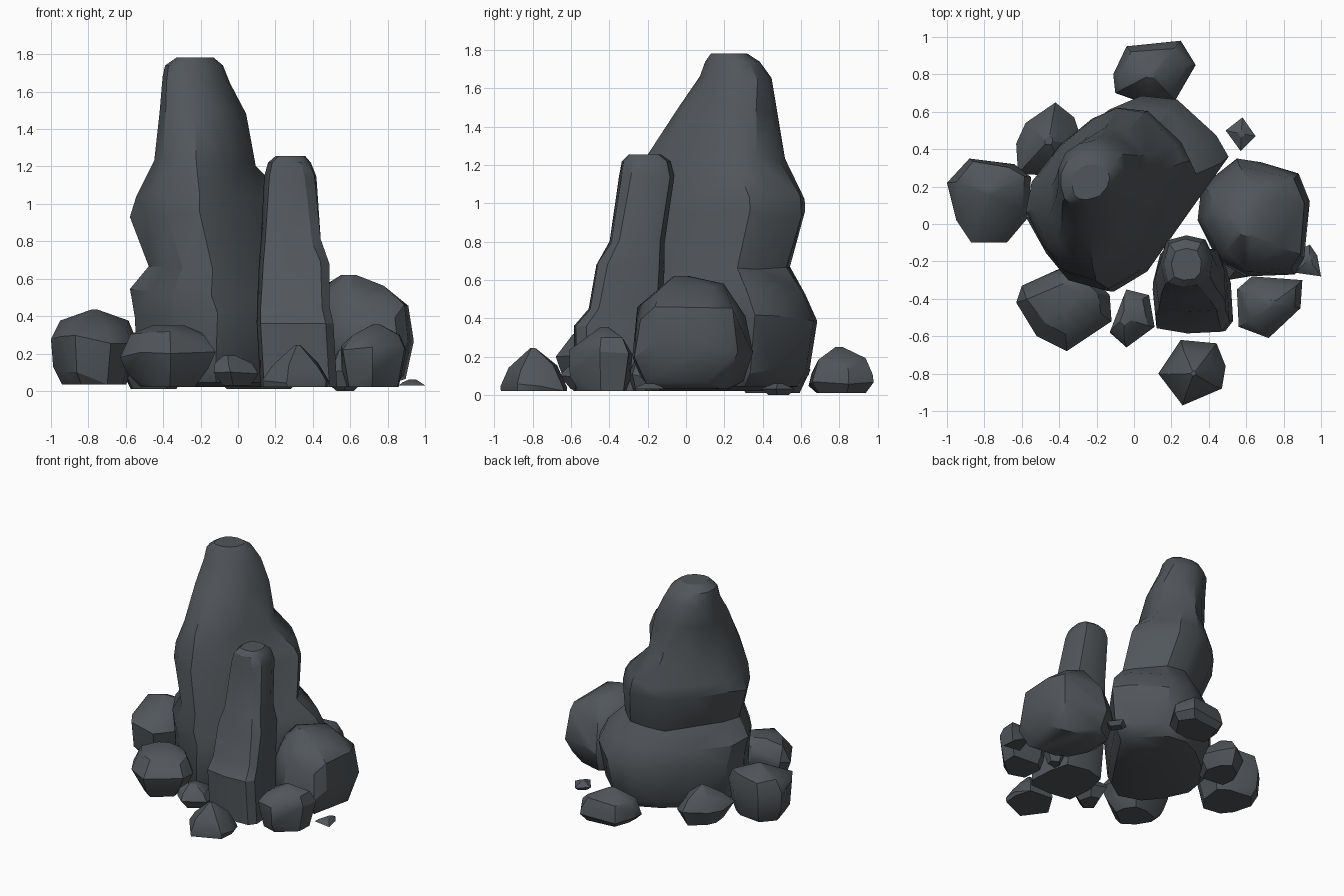
import bpy, bmesh, math, random

cube = bpy.data.objects.get("Cube")
if cube:
    bpy.data.objects.remove(cube, do_unlink=True)

# One dark slate colour for every rock
SLATE = (0.083, 0.093, 0.103, 1.0)
slate = bpy.data.materials.new("dark slate")
slate.diffuse_color = SLATE
slate.use_nodes = True
bsdf = next(n for n in slate.node_tree.nodes if n.type == 'BSDF_PRINCIPLED')
bsdf.inputs["Base Color"].default_value = SLATE
bsdf.inputs["Roughness"].default_value = 0.9


def finish(name, bm, angle):
    bmesh.ops.recalc_face_normals(bm, faces=bm.faces[:])
    mesh = bpy.data.meshes.new(name)
    bm.to_mesh(mesh)
    bm.free()
    mesh.materials.append(slate)
    obj = bpy.data.objects.new(name, mesh)
    bpy.context.collection.objects.link(obj)
    bpy.ops.object.select_all(action='DESELECT')
    obj.select_set(True)
    bpy.context.view_layer.objects.active = obj
    bpy.ops.object.shade_smooth_by_angle(angle=math.radians(angle))


def spire(name, foot, crown, blend, rings, jitter, seed):
    """Loft rings of (z, x0, x1, y0, y1); the 0..1 outline turns from foot to crown over the blend heights."""
    rng = random.Random(seed)
    bm = bmesh.new()
    loops = []
    for k, (z, x0, x1, y0, y1) in enumerate(rings):
        t = min(max((z - blend[0]) / (blend[1] - blend[0]), 0), 1)
        rough = jitter if 1 < k < len(rings) - 2 else 0
        loop = []
        for (u0, v0), (u1, v1) in zip(foot, crown):
            u, v = u0 + (u1 - u0) * t, v0 + (v1 - v0) * t
            s = 1 - rng.uniform(0, rough)
            dz = rng.uniform(-rough, rough)
            u, v = 0.5 + (u - 0.5) * s, 0.5 + (v - 0.5) * s
            loop.append(bm.verts.new((x0 + (x1 - x0) * u, y0 + (y1 - y0) * v, z + dz)))
        loops.append(loop)
    n = len(foot)
    for a, b in zip(loops, loops[1:]):
        for i in range(n):
            j = (i + 1) % n
            bm.faces.new((a[i], a[j], b[j], b[i]))
    bm.faces.new(loops[0][::-1])
    bm.faces.new(loops[-1])
    bmesh.ops.triangulate(bm, faces=bm.faces[:], quad_method='SHORT_EDGE')
    finish(name, bm, 32)


def boulder(name, outline, levels, peak=(0, 0), seed=1):
    """Faceted convex rock: the plan outline scaled at each (z, scale), the top levels moved towards peak."""
    rng = random.Random(seed)
    cx = sum(p[0] for p in outline) / len(outline)
    cy = sum(p[1] for p in outline) / len(outline)
    height = levels[-1][0] - levels[0][0]
    last = len(levels) - 1
    bm = bmesh.new()
    for k, (z, scale) in enumerate(levels):
        lean = max(0, 1 - 0.5 * (last - k))
        for x, y in outline:
            s = scale if scale == 1 else scale * rng.uniform(0.9, 1.04)
            dz = rng.uniform(-0.07, 0.07) * height if 0 < k < last else 0
            bm.verts.new((cx + peak[0] * lean + (x - cx) * s, cy + peak[1] * lean + (y - cy) * s, z + dz))
    hull = bmesh.ops.convex_hull(bm, input=bm.verts[:])
    inner = [v for v in hull["geom_interior"] if isinstance(v, bmesh.types.BMVert)]
    bmesh.ops.delete(bm, geom=inner, context='VERTS')
    bmesh.ops.dissolve_limit(bm, angle_limit=math.radians(9), verts=bm.verts[:], edges=bm.edges[:])
    finish(name, bm, 30)


# Tall leaning spire with a front ridge and overhanging ledges
spire("main_spire",
      [(0.42, 0.0), (0.59, 0.11), (0.8, 0.4), (1.0, 0.69), (0.94, 0.8), (0.74, 0.98),
       (0.56, 1.0), (0.4, 0.93), (0.2, 0.78), (0.03, 0.57), (0.0, 0.4), (0.1, 0.2), (0.22, 0.06)],
      [(0.4, 0.0), (0.72, 0.1), (0.93, 0.35), (1.0, 0.6), (0.95, 0.8), (0.76, 0.95),
       (0.52, 1.0), (0.3, 0.95), (0.1, 0.82), (0.0, 0.6), (0.0, 0.35), (0.06, 0.12), (0.2, 0.02)],
      (1.0, 1.6),
      [(0.02, -0.32, 0.22, -0.20, 0.44),
       (0.045, -0.48, 0.38, -0.32, 0.59),
       (0.12, -0.54, 0.46, -0.36, 0.65),
       (0.40, -0.56, 0.51, -0.37, 0.69),
       (0.53, -0.58, 0.46, -0.36, 0.63),
       (0.66, -0.48, 0.34, -0.35, 0.55),
       (0.95, -0.58, 0.31, -0.31, 0.63),
       (1.04, -0.55, 0.27, -0.29, 0.62),
       (1.22, -0.45, 0.10, -0.23, 0.52),
       (1.48, -0.42, 0.045, -0.06, 0.475),
       (1.66, -0.405, -0.04, 0.07, 0.45),
       (1.74, -0.39, -0.08, 0.10, 0.385),
       (1.782, -0.33, -0.13, 0.13, 0.32)], 0.02, 4)

# Slimmer squared spire in front, standing on a wider block
SQUARED = [(0.05, 0.06), (0.45, 0.0), (0.9, 0.02), (1.0, 0.14), (0.97, 0.6), (0.88, 0.92),
           (0.45, 1.0), (0.1, 0.9), (0.0, 0.5)]
ROUNDED = [(0.1, 0.1), (0.4, 0.0), (0.78, 0.04), (0.96, 0.22), (1.0, 0.6), (0.86, 0.92),
           (0.5, 1.0), (0.12, 0.9), (0.0, 0.5)]
spire("small_spire", SQUARED, ROUNDED, (0.5, 1.1),
      [(0.02, 0.12, 0.53, -0.58, -0.14),
       (0.36, 0.10, 0.51, -0.585, -0.12),
       (0.44, 0.10, 0.49, -0.51, -0.12),
       (0.68, 0.11, 0.495, -0.47, -0.11),
       (0.80, 0.12, 0.45, -0.40, -0.11),
       (1.14, 0.14, 0.42, -0.35, -0.06),
       (1.22, 0.16, 0.39, -0.335, -0.08),
       (1.255, 0.20, 0.36, -0.30, -0.13)], 0.012, 2)

# Boulders around the foot
boulder("large_left_boulder",
        [(0.34, 0.02), (0.36, 0.2), (0.55, 0.35), (0.68, 0.33), (0.88, 0.27), (0.94, 0.12),
         (0.91, -0.18), (0.86, -0.27), (0.6, -0.28), (0.45, -0.2)],
        [(0.03, 0.62), (0.1, 0.85), (0.23, 1), (0.42, 0.9), (0.54, 0.64), (0.62, 0.14)], (-0.06, -0.06), 3)
boulder("right_boulder",
        [(-1.0, 0.22), (-0.88, 0.35), (-0.64, 0.32), (-0.55, 0.25), (-0.57, 0.03), (-0.68, -0.1),
         (-0.87, -0.1), (-0.95, 0.02)],
        [(0.035, 0.76), (0.12, 0.92), (0.27, 1), (0.35, 0.84), (0.435, 0.08)], (0, 0.05), 5)
boulder("front_right_boulder",
        [(-0.63, -0.42), (-0.6, -0.33), (-0.4, -0.24), (-0.24, -0.26), (-0.13, -0.38), (-0.12, -0.52),
         (-0.36, -0.68), (-0.52, -0.6)],
        [(0.02, 0.6), (0.1, 0.88), (0.2, 1), (0.3, 0.76), (0.35, 0.36)], (0, 0.04), 8)
boulder("back_right_boulder",
        [(-0.63, 0.43), (-0.58, 0.54), (-0.42, 0.65), (-0.32, 0.57), (-0.27, 0.42), (-0.35, 0.25),
         (-0.62, 0.27)],
        [(0.01, 0.7), (0.12, 1), (0.21, 0.7), (0.28, 0.12)], (0, 0), 11)
boulder("back_boulder",
        [(-0.11, 0.8), (-0.04, 0.95), (0.25, 0.98), (0.33, 0.85), (0.22, 0.66), (0.07, 0.64), (-0.1, 0.7)],
        [(0.01, 0.78), (0.06, 1), (0.12, 0.98), (0.18, 0.78), (0.25, 0.12)], (0, 0), 14)
boulder("front_boulder",
        [(0.13, -0.8), (0.25, -0.62), (0.44, -0.64), (0.49, -0.76), (0.47, -0.88), (0.26, -0.97)],
        [(0.02, 0.98), (0.05, 1), (0.14, 0.72), (0.245, 0.08)], (-0.02, -0.02), 17)
boulder("front_left_boulder",
        [(0.55, -0.35), (0.63, -0.28), (0.9, -0.3), (0.89, -0.45), (0.72, -0.61), (0.56, -0.55)],
        [(0.02, 0.78), (0.1, 0.95), (0.22, 1), (0.29, 0.8), (0.355, 0.12)], (0.03, 0), 20)

# Small pebbles and chips
boulder("front_pebble", [(-0.13, -0.58), (-0.04, -0.66), (0.11, -0.55), (0.08, -0.38), (-0.04, -0.35)],
        [(0.03, 0.6), (0.1, 1), (0.15, 0.85), (0.19, 0.25)], (-0.04, 0), 23)
boulder("side_pebble", [(0.48, -0.22), (0.5, -0.3), (0.62, -0.28), (0.64, -0.2), (0.55, -0.15)],
        [(0.02, 0.6), (0.1, 1), (0.22, 0.3)])
boulder("back_left_pebble", [(0.49, 0.5), (0.58, 0.57), (0.65, 0.47), (0.57, 0.39)],
        [(0.0, 0.6), (0.03, 1), (0.06, 0.25)])
boulder("left_chip", [(0.86, -0.26), (0.9, -0.13), (0.94, -0.11), (0.98, -0.17), (1.0, -0.28)],
        [(0.03, 1), (0.045, 0.8), (0.06, 0.3)])
